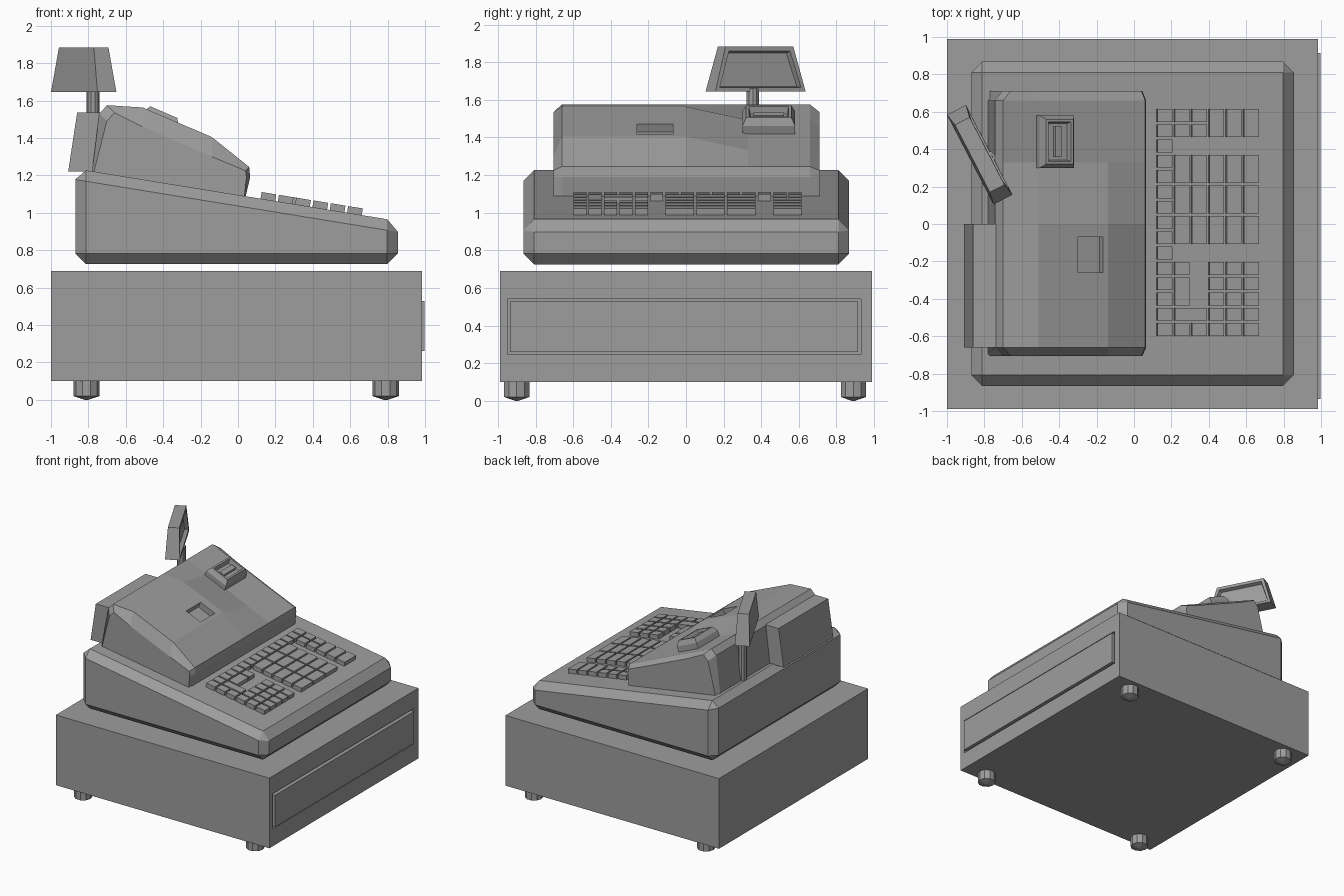
import bpy, bmesh, math
from mathutils import Matrix, Vector

if "Cube" in bpy.data.objects:
    bpy.data.objects.remove(bpy.data.objects["Cube"], do_unlink=True)

grey = bpy.data.materials.new("plain_grey")
grey.use_nodes = True
COLOUR = (0.34, 0.34, 0.34, 1)
grey.diffuse_color = COLOUR
grey.node_tree.nodes["Principled BSDF"].inputs["Base Color"].default_value = COLOUR


def finish(name, bm, loc=(0, 0, 0), rot=(0, 0, 0)):
    bmesh.ops.recalc_face_normals(bm, faces=bm.faces[:])
    mesh = bpy.data.meshes.new(name)
    bm.to_mesh(mesh)
    bm.free()
    mesh.materials.append(grey)
    ob = bpy.data.objects.new(name, mesh)
    ob.location, ob.rotation_euler = loc, rot
    bpy.context.scene.collection.objects.link(ob)
    return ob


def loft(rings):
    """Closed solid through rings of equal point count."""
    bm = bmesh.new()
    vr = [[bm.verts.new(p) for p in r] for r in rings]
    n = len(vr[0])
    for a, b in zip(vr, vr[1:]):
        for i in range(n):
            bm.faces.new((a[i], a[(i + 1) % n], b[(i + 1) % n], b[i]))
    bm.faces.new(vr[0])
    bm.faces.new(vr[-1])
    bmesh.ops.recalc_face_normals(bm, faces=bm.faces[:])
    return bm


def rect(w, d, z):
    return [(sx * w / 2, sy * d / 2, z) for sx, sy in ((-1, -1), (1, -1), (1, 1), (-1, 1))]


def box(name, lo, hi):
    size = [b - a for a, b in zip(lo, hi)]
    mid = [(a + b) / 2 for a, b in zip(lo, hi)]
    return finish(name, loft([rect(size[0], size[1], s * size[2] / 2) for s in (-1, 1)]), mid)


def recess(bm, direction, rim, depth):
    """Inset the face that looks along direction and push it inwards."""
    d = Vector(direction)
    bm.normal_update()
    face = max(bm.faces, key=lambda f: f.normal.dot(d))
    bmesh.ops.inset_individual(bm, faces=[face], thickness=rim)
    step = bmesh.ops.inset_individual(bm, faces=[face], thickness=0.012)
    bmesh.ops.translate(bm, verts=face.verts[:], vec=-d * depth)


def cut(target, cutter):
    mod = target.modifiers.new("cut", "BOOLEAN")
    mod.object, mod.operation, mod.solver = cutter, "DIFFERENCE", "EXACT"
    bpy.context.view_layer.update()
    bpy.context.view_layer.objects.active = target
    bpy.ops.object.modifier_apply(modifier=mod.name)
    bpy.data.objects.remove(cutter, do_unlink=True)


# Cash drawer with a framed front panel
drawer = box("drawer_case", (-1, -0.99, 0.1), (0.985, 0.99, 0.69))
cut(drawer, box("drawer_cutter", (0.955, -0.95, 0.245), (1.1, 0.93, 0.542)))
box("drawer_panel", (0.94, -0.935, 0.26), (0.998, 0.915, 0.527))

# Feet
for x in (-0.81, 0.79):
    for y in (-0.9, 0.89):
        rings = [[(r * math.cos(math.tau * i / 10), r * math.sin(math.tau * i / 10), z)
                  for i in range(10)] for r, z in ((0.01, 0), (0.07, 0.02), (0.07, 0.105))]
        finish("foot", loft(rings), (x, y, 0))


# Wedge-shaped body with chamfered edges
SLOPE = 0.1625


def deck(x):
    return 1.095 - SLOPE * x


wedge = [(-0.87, 0.725), (0.855, 0.725), (0.855, deck(0.855)), (-0.87, deck(-0.87))]
bm = loft([[(x, y, z) for x, z in wedge] for y in (-0.865, 0.868)])
bmesh.ops.bevel(bm, geom=bm.edges[:], offset=0.058, segments=1, profile=0.5, affect="EDGES")
finish("body", bm)


# Printer hood: bulged on one half, straight on the other
def hood_ring(y, mid_a, mid_b, inset=0.0):
    pts = [(-0.79, 1.14), (-0.742 + inset, 1.53 - inset), (-0.7 + inset, 1.575 - inset),
           (-0.51, mid_a), (-0.14, mid_b), (0.06 - inset / 2, 1.245 - inset / 2),
           (0.065 - inset / 2, 1.19), (0.03, 1.04)]
    return [(x, y, z) for x, z in pts]


STRAIGHT, BULGE, END = (1.493, 1.332), (1.563, 1.405), (1.46, 1.3)
hood = finish("printer_hood", loft([
    hood_ring(-0.705, *END, 0.04), hood_ring(-0.66, *BULGE), hood_ring(0, *BULGE),
    hood_ring(0.33, *STRAIGHT), hood_ring(0.66, *STRAIGHT), hood_ring(0.71, *END, 0.04)]))
TILT = math.atan(0.432)
slot = loft([rect(0.145, 0.19, -0.05), rect(0.145, 0.19, 0.08)])
cut(hood, finish("slot_cutter", slot, (-0.232, -0.165, 1.445), (0, TILT, 0)))

# Raised receipt outlet on the hood
bm = loft([rect(0.2, 0.28, -0.05), rect(0.2, 0.28, 0.045), rect(0.16, 0.24, 0.085)])
recess(bm, (0, 0, 1), 0.02, 0.04)
finish("receipt_outlet", bm, (-0.43, 0.44, 1.46), (0, TILT, 0))
bar = loft([rect(0.04, 0.16, 0.03), rect(0.04, 0.16, 0.07)])
finish("receipt_bar", bar, (-0.43, 0.44, 1.46), (0, TILT, 0))

# Box behind the hood
back = [(-0.908, 1.22), (-0.74, 1.22), (-0.7, 1.535), (-0.86, 1.535)]
finish("rear_box", loft([[(x, y, z) for x, z in back] for y in (-0.66, 0)]))

# Customer display on a pole
pole = [[(0.034 * math.cos(math.tau * i / 10), 0.034 * math.sin(math.tau * i / 10), z)
         for i in range(10)] for z in (1.16, 1.66)]
finish("display_pole", loft(pole), (-0.775, 0.355, 0))
bm = loft([rect(0.54, 0.114, 1.645), rect(0.405, 0.088, 1.885)])
recess(bm, (0, 1, 0), 0.033, 0.03)
finish("display_head", bm, (-0.825, 0.37, 0), (0, 0, math.radians(-62.6)))

# Keyboard: (column, row, columns wide, rows tall)
keys = [(0, r, 1, 1) for r in range(15)]
keys += [(c, r, 1, 1) for c in (1, 2) for r in (0, 1)]
keys += [(c, 0, 1, 2) for c in (3, 4, 5)]
keys += [(c, r, 1, 2) for c in range(1, 6) for r in (3, 5, 7)]
keys += [(c, r, 1, 1) for c in (3, 4, 5) for r in range(10, 15)]
keys += [(1, 10, 1, 1), (1, 11, 1, 2), (1, 13, 2, 1), (1, 14, 1, 1), (2, 14, 1, 1)]
PX, PY, GAP = 0.0925, 0.0818, 0.013
for c, r, w, h in keys:
    x = 0.12 + PX * (c + w / 2) - GAP / 2
    y = 0.615 - PY * (r + h / 2) + GAP / 2
    kw, kd = PX * w - GAP, PY * h - GAP
    finish("key", loft([rect(kw, kd, -0.02), rect(kw, kd, 0.036)]),
           (x, y, deck(x)), (0, math.atan(SLOPE), 0))
